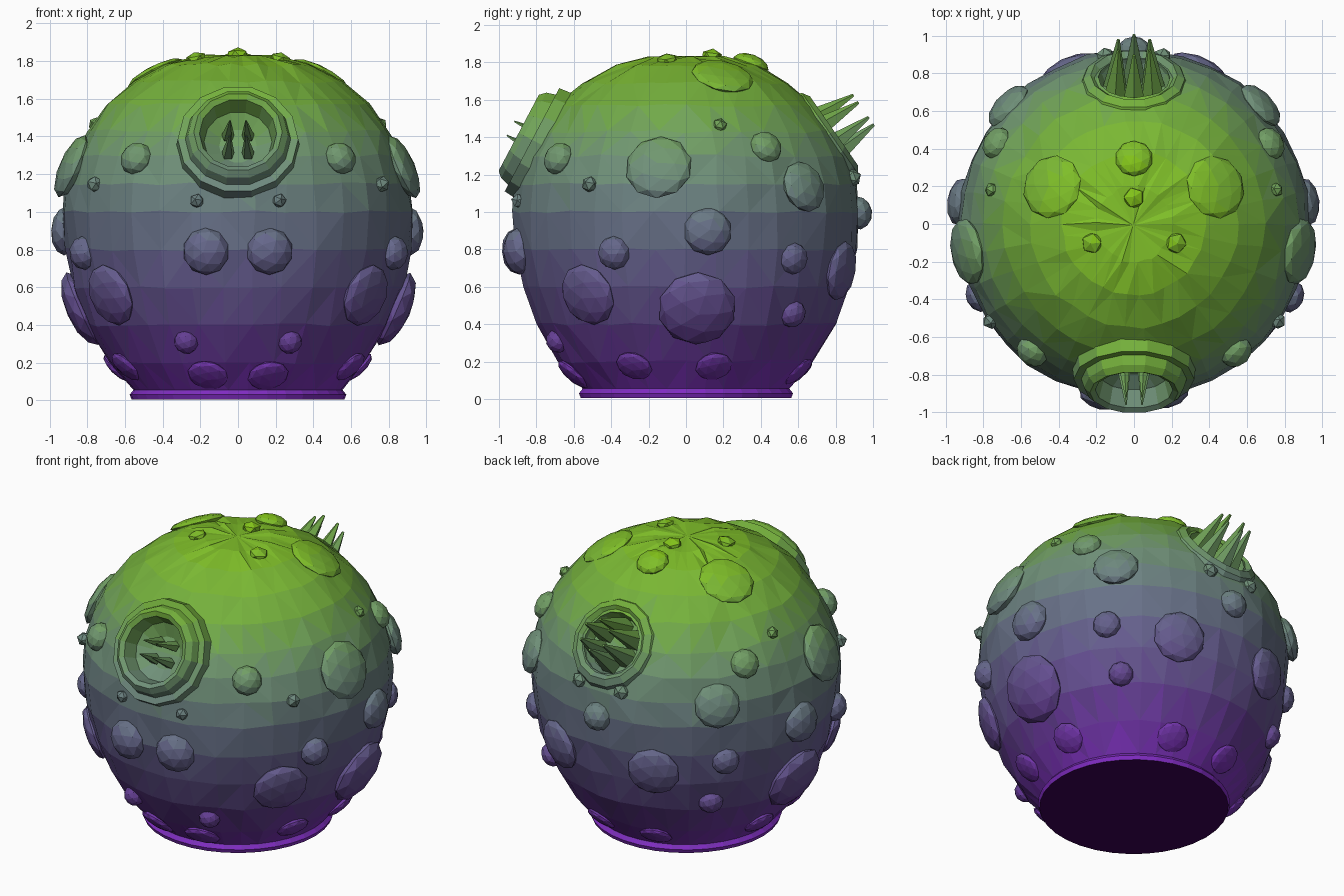
import bpy, bmesh, math, random
from mathutils import Vector
from mathutils.bvhtree import BVHTree

if "Cube" in bpy.data.objects:
    bpy.data.objects.remove(bpy.data.objects["Cube"])

random.seed(4)
CORE = Vector((0, 0, 0.85))

# height-based colour bands, purple at the foot to green at the crown
STOPS = [(0, (.22, .025, .55)), (.3, (.13, .045, .30)), (.8, (.13, .13, .26)),
         (1.2, (.16, .27, .20)), (1.6, (.17, .42, .05)), (1.88, (.23, .56, .01))]
BANDS = 24
mats = []
for i in range(BANDS):
    z = 1.88 * i / (BANDS - 1)
    for (z0, c0), (z1, c1) in zip(STOPS, STOPS[1:]):
        if z0 <= z <= z1 + 1e-6:
            t = (z - z0) / (z1 - z0)
            col = [a + (b - a) * t for a, b in zip(c0, c1)]
            break
    m = bpy.data.materials.new("height_band_%02d" % i)
    m.diffuse_color = (*col, 1)
    m.use_nodes = True
    m.node_tree.nodes["Principled BSDF"].inputs["Base Color"].default_value = m.diffuse_color
    mats.append(m)


def paint(ob):
    ob.data.materials.clear()
    for m in mats:
        ob.data.materials.append(m)
    for p in ob.data.polygons:
        z = (ob.matrix_world @ p.center).z
        p.material_index = max(0, min(BANDS - 1, round(z / 1.88 * (BANDS - 1))))


def make(name, bm):
    me = bpy.data.meshes.new(name)
    bmesh.ops.recalc_face_normals(bm, faces=bm.faces)
    bm.to_mesh(me)
    bm.free()
    ob = bpy.data.objects.new(name, me)
    bpy.context.collection.objects.link(ob)
    return ob


def lathe(profile, seg, jitter=0.0):
    """Revolve (radius, height) points around z."""
    bm = bmesh.new()
    vs = [bm.verts.new((r, 0, h)) for r, h in profile]
    es = [bm.edges.new(p) for p in zip(vs, vs[1:])]
    bmesh.ops.spin(bm, geom=vs + es, cent=(0, 0, 0), axis=(0, 0, 1),
                   angle=math.tau, steps=seg, use_duplicate=False)
    bmesh.ops.remove_doubles(bm, verts=bm.verts, dist=1e-4)
    for v in bm.verts:
        if jitter and v.co.z > .1:
            v.co += Vector([random.uniform(-jitter, jitter) for _ in range(3)])
    bmesh.ops.triangulate(bm, faces=[f for f in bm.faces if f.calc_center_median().z > .04])
    bmesh.ops.recalc_face_normals(bm, faces=bm.faces)
    return bm


def orient(bm, origin, axis):
    rot = Vector(axis).to_track_quat('Z', 'Y').to_matrix().to_4x4()
    bmesh.ops.transform(bm, matrix=rot, verts=bm.verts)
    bmesh.ops.translate(bm, vec=origin, verts=bm.verts)


# body: bulbous lathe with a flat foot
bm = lathe([(0, 0.005), (.565, 0.005), (.575, .03), (.555, .055), (.68, .2), (.80, .4),
            (.875, .6), (.915, .8), (.93, 1.0), (.915, 1.15), (.87, 1.3),
            (.80, 1.43), (.69, 1.57), (.55, 1.69), (.38, 1.78), (.2, 1.825), (0, 1.835)],
           34, .009)
tree = BVHTree.FromBMesh(bm)
body = make("body", bm)

# hollows where the two craters sit
FRONT = (Vector((0, -.85, 1.40)), Vector((0, -.87, .46)))
BACK = (Vector((0, .77, 1.42)), Vector((0, .82, .57)))
for pos, axis in (FRONT, BACK):
    c = bmesh.new()
    bmesh.ops.create_cone(c, cap_ends=True, segments=16, radius1=.19, radius2=.19, depth=.3)
    orient(c, pos, axis)
    cutter = make("cutter", c)
    cutter.hide_render = True
    mod = body.modifiers.new("hollow", 'BOOLEAN')
    mod.operation = 'DIFFERENCE'
    mod.solver = 'EXACT'
    mod.object = cutter
    bpy.context.view_layer.objects.active = body
    bpy.ops.object.modifier_apply(modifier=mod.name)
    bpy.data.objects.remove(cutter)
paint(body)
foot = bpy.data.materials.new("foot_purple")
foot.diffuse_color = (.045, 0, .09, 1)
foot.use_nodes = True
foot.node_tree.nodes["Principled BSDF"].inputs["Base Color"].default_value = foot.diffuse_color
body.data.materials.append(foot)
for p in body.data.polygons:
    if p.center.z < .01:
        p.material_index = BANDS

# crater rims
bm = lathe([(.33, -.13), (.32, -.03), (.28, -.03), (.265, .02), (.235, .05), (.205, .035),
            (.18, -.06), (.1, -.11), (0, -.11)], 14)
orient(bm, *FRONT)
paint(make("front_crater", bm))
bm = lathe([(.32, -.12), (.27, .0), (.23, .025), (.2, .0), (.17, -.07), (0, -.09)], 14)
orient(bm, *BACK)
paint(make("back_crater", bm))


# pointed spikes arranged in a ring inside each crater
def spikes(name, place, count, ring, width, length, lean):
    bm = bmesh.new()
    for i in range(count):
        a = math.tau * (i + .5) / count
        part = bmesh.ops.create_cone(bm, cap_ends=True, segments=5, radius1=width,
                                     radius2=width * .12, depth=length)["verts"]
        for v in part:
            t = (v.co.z + length / 2) / length
            v.co.x += math.cos(a) * ring * (1 - lean * t)
            v.co.y += math.sin(a) * ring * (1 - lean * t)
            v.co.z += length / 2 - .1
    orient(bm, *place)
    paint(make(name, bm))


spikes("front_spikes", FRONT, 4, .075, .035, .2, .2)
spikes("back_spikes", BACK, 6, .12, .07, .32, .2)

# warts: approximate x, y, z, radius, height; mirrored when x is not zero
WARTS = [
    (.17, -.9, .79, .125, .085), (.55, -.69, 1.29, .09, .07), (.77, -.52, 1.15, .045, .05),
    (.9, -.15, 1.25, .18, .06), (.94, .12, .9, .13, .075), (.84, -.39, .78, .09, .075),
    (.84, .06, .48, .21, .085), (.7, .58, .75, .085, .06), (.6, .59, .44, .075, .06),
    (.66, .62, 1.13, .14, .06), (.73, .43, 1.35, .09, .06), (.75, .18, 1.46, .04, .04),
    (.67, -.52, .56, .17, .06), (.28, -.7, .3, .065, .06), (.16, -.6, .13, .11, .035),
    (.22, -.9, 1.06, .04, .045), (.35, .85, .68, .16, .06), (0, .95, 1.0, .09, .075),
    (.22, -.1, 1.8, .06, .035), (.44, .2, 1.74, .17, .04), (.64, .15, .17, .1, .035),
    (.6, -.28, .17, .1, .035), (.2, .6, .14, .1, .03),
    (0, .35, 1.8, .1, .05), (0, .14, 1.84, .06, .045), (.15, .88, 1.18, .05, .05),
]
for i, (x, y, z, r, h) in enumerate(WARTS):
    for s in ((1, -1) if x else (1,)):
        d = (Vector((x * s, y, z)) - CORE).normalized()
        hit = tree.ray_cast(CORE, d)[0]
        bm = bmesh.new()
        bmesh.ops.create_icosphere(bm, subdivisions=2 if r > .06 else 1, radius=1)
        bmesh.ops.scale(bm, vec=(r, r, h), verts=bm.verts)
        orient(bm, hit, d)
        paint(make("wart_%02d_%s" % (i, "right" if s > 0 else "left"), bm))
